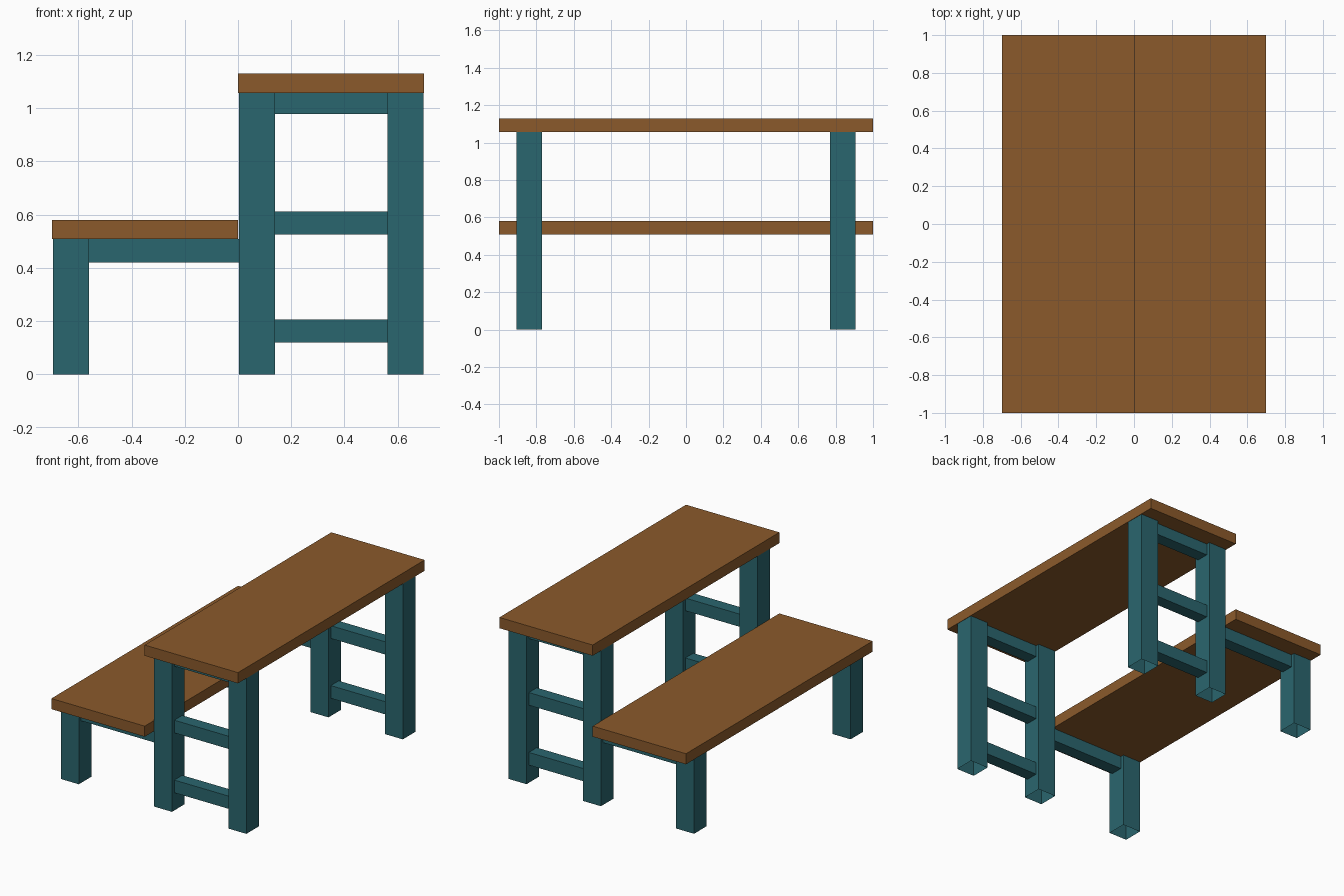
import bpy, bmesh

if "Cube" in bpy.data.objects:
    bpy.data.objects.remove(bpy.data.objects["Cube"])


def material(name, rgb):
    lin = [(c / 255 / 12.92) if c / 255 <= 0.04045 else ((c / 255 + 0.055) / 1.055) ** 2.4 for c in rgb]
    m = bpy.data.materials.new(name)
    m.diffuse_color = (*lin, 1.0)
    m.use_nodes = True
    m.node_tree.nodes["Principled BSDF"].inputs["Base Color"].default_value = m.diffuse_color
    return m


WOOD = material("brown wood", (139, 90, 43))
TEAL = material("teal paint", (42, 102, 110))


def box(name, x, y, z, mat, open_ends=False):
    """Box from three (min, max) ranges; open_ends makes a hollow tube along z."""
    bm = bmesh.new()
    bmesh.ops.create_cube(bm, size=1)
    for v in bm.verts:
        v.co = [r[0] + (c + 0.5) * (r[1] - r[0]) for c, r in zip(v.co, (x, y, z))]
    bm.normal_update()
    if open_ends:
        ends = [f for f in bm.faces if abs(f.normal.z) > 0.9]
        bmesh.ops.delete(bm, geom=ends, context='FACES_ONLY')
    me = bpy.data.meshes.new(name)
    bm.to_mesh(me)
    bm.free()
    me.materials.append(mat)
    ob = bpy.data.objects.new(name, me)
    bpy.context.collection.objects.link(ob)


# Boards
TABLE_Z, BENCH_Z = 1.057, 0.508
box("table_top", (0.0, 0.70), (-1, 1), (TABLE_Z, 1.13), WOOD)
box("bench_seat", (-0.70, 0.0), (-1, 1), (BENCH_Z, 0.58), WOOD)

# Leg frames at both ends, with slimmer rails centred between the legs
for end, s in (("front", -1), ("back", 1)):
    leg_y = sorted((s * 0.771, s * 0.906))
    rail_y = sorted((s * 0.796, s * 0.881))
    box(end + "_table_inner_leg", (0.004, 0.139), leg_y, (0, TABLE_Z), TEAL, True)
    box(end + "_table_outer_leg", (0.562, 0.697), leg_y, (0, TABLE_Z), TEAL, True)
    box(end + "_bench_leg", (-0.695, -0.56), leg_y, (0, BENCH_Z), TEAL, True)
    for part, z in (("lower", (0.12, 0.206)), ("middle", (0.526, 0.612)), ("upper", (0.978, TABLE_Z))):
        box(f"{end}_{part}_rail", (0.139, 0.562), rail_y, z, TEAL)
    box(end + "_bench_rail", (-0.56, 0.004), rail_y, (0.421, BENCH_Z), TEAL)
